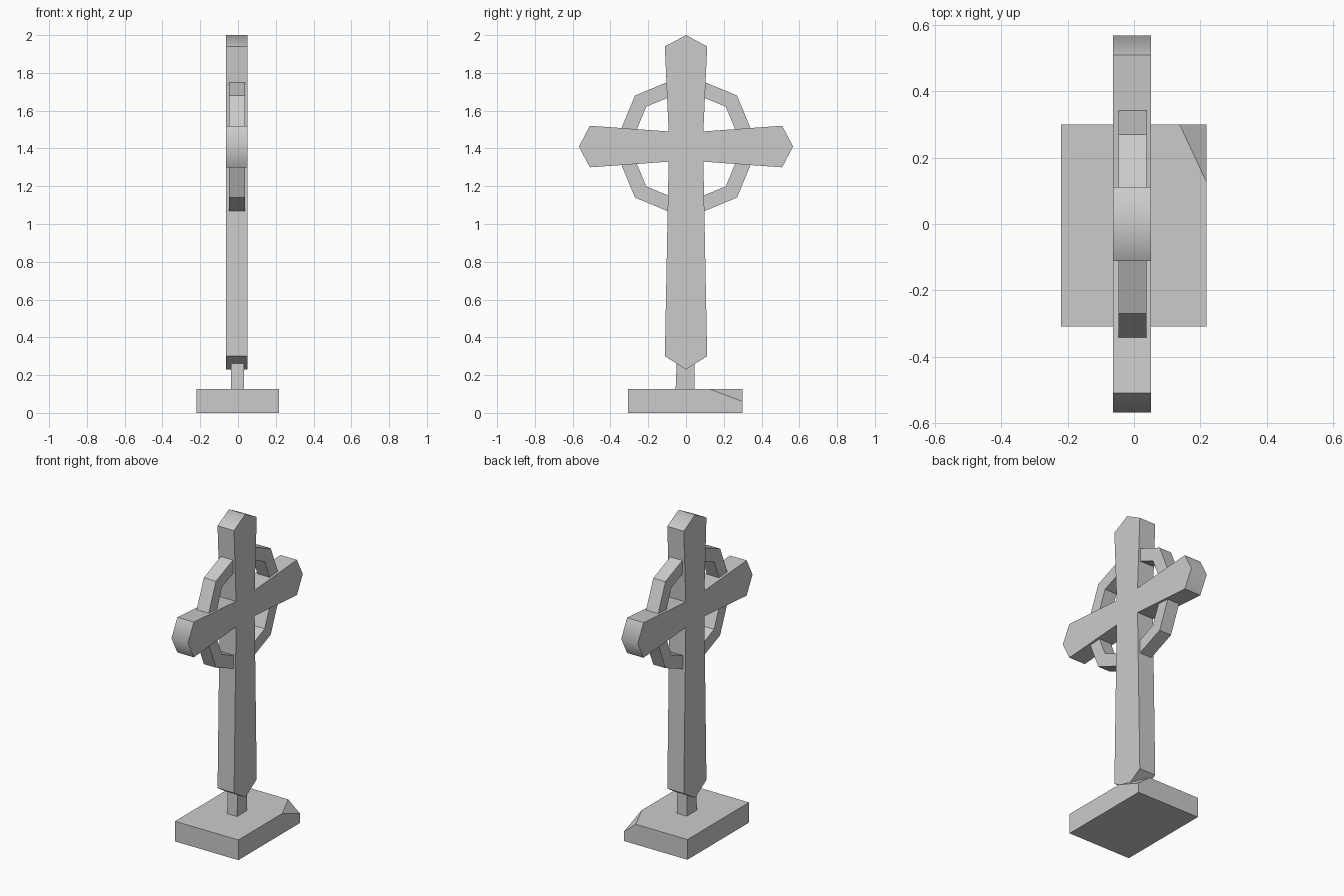
import bpy, bmesh, math
from mathutils import Vector

if "Cube" in bpy.data.objects:
    bpy.data.objects.remove(bpy.data.objects["Cube"])


def finish(name, bm):
    bmesh.ops.recalc_face_normals(bm, faces=bm.faces)
    mesh = bpy.data.meshes.new(name)
    bm.to_mesh(mesh)
    bm.free()
    obj = bpy.data.objects.new(name, mesh)
    bpy.context.collection.objects.link(obj)
    return obj


def extrude_x(bm, profile, x0, x1):
    """Extrude a (y, z) profile along x."""
    face = bm.faces.new([bm.verts.new((x0, y, z)) for y, z in profile])
    new = bmesh.ops.extrude_face_region(bm, geom=[face])["geom"]
    bmesh.ops.translate(bm, vec=(x1 - x0, 0, 0),
                        verts=[v for v in new if isinstance(v, bmesh.types.BMVert)])


def block(bm, x0, x1, y0, y1, z0, z1):
    extrude_x(bm, [(y0, z0), (y1, z0), (y1, z1), (y0, z1)], x0, x1)


# Cross: half outline mirrored about the centre line
half = [(0.112, 1.94), (0.092, 1.49), (0.509, 1.52), (0.567, 1.41),
        (0.509, 1.30), (0.092, 1.33), (0.112, 0.30)]
outline = [(0, 2.0)] + half + [(0, 0.23)] + [(-y, z) for y, z in reversed(half)]
bm = bmesh.new()
extrude_x(bm, outline, -0.063, 0.051)
cross = finish("cross", bm)
bpy.context.view_layer.objects.active = cross
cross.select_set(True)
bpy.ops.object.shade_smooth_by_angle(angle=math.radians(59))

# Ring: eight straight segments around the crossing
bm = bmesh.new()
loops = []
for x, r in [(-0.047, 0.382), (0.037, 0.382), (0.037, 0.298), (-0.047, 0.298)]:
    loops.append([bm.verts.new((x, r * math.cos(i * math.pi / 4),
                                1.41 + r * math.sin(i * math.pi / 4))) for i in range(8)])
for a, b in zip(loops, loops[1:] + loops[:1]):
    for i in range(8):
        j = (i + 1) % 8
        bm.faces.new((a[i], a[j], b[j], b[i]))
finish("ring", bm)

# Stem joining cross and base, slightly tapered
bm = bmesh.new()
block(bm, -0.037, 0.032, -0.056, 0.045, 0.10, 0.30)
for v in bm.verts:
    if v.co.z > 0.2 and v.co.y < 0:
        v.co.y = -0.048
finish("stem", bm)

# Base slab with one chipped corner
bm = bmesh.new()
block(bm, -0.22, 0.218, -0.308, 0.30, 0, 0.126)
a, b, c = Vector((0.137, 0.30, 0.126)), Vector((0.218, 0.127, 0.126)), Vector((0.218, 0.30, 0.06))
normal = (b - a).cross(c - a)
if normal.z < 0:
    normal.negate()
cut = bmesh.ops.bisect_plane(bm, geom=bm.verts[:] + bm.edges[:] + bm.faces[:],
                             plane_co=a, plane_no=normal, clear_outer=True)
bmesh.ops.edgeloop_fill(bm, edges=[e for e in cut["geom_cut"]
                                   if isinstance(e, bmesh.types.BMEdge)])
finish("base", bm)
